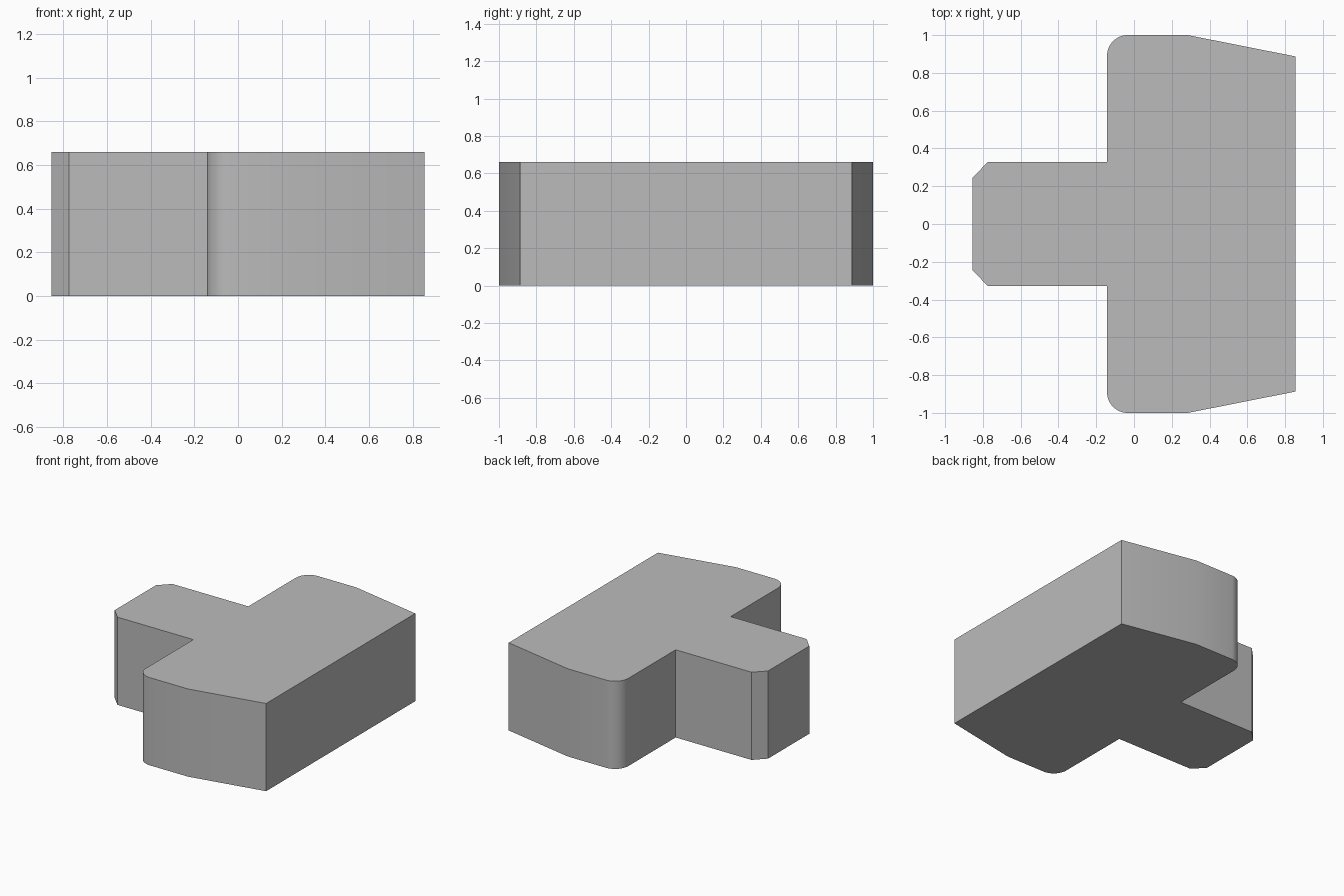
import bpy, bmesh
from math import sin, cos, pi, radians

if "Cube" in bpy.data.objects:
    bpy.data.objects.remove(bpy.data.objects["Cube"])

HEIGHT = 0.66
RADIUS = 0.11
STEPS = 12

# Plain grey material
grey = bpy.data.materials.new("plain grey")
grey.use_nodes = True
colour = (0.5, 0.5, 0.5, 1)
grey.diffuse_color = colour
grey.node_tree.nodes["Principled BSDF"].inputs["Base Color"].default_value = colour

# Half outline on the +y side, from the stem end to the wide tapered end
half = [(-0.855, 0.245), (-0.775, 0.327), (-0.143, 0.327)]
for i in range(STEPS + 1):
    a = pi / 2 * i / STEPS
    half.append((-0.143 + RADIUS * (1 - cos(a)), 1 - RADIUS * (1 - sin(a))))
half += [(0.285, 1), (0.855, 0.887)]

# Mirror the outline and extrude it upwards
outline = half + [(x, -y) for x, y in reversed(half)]
bm = bmesh.new()
base = bm.faces.new([bm.verts.new((x, y, 0)) for x, y in outline])
top = bmesh.ops.extrude_face_region(bm, geom=[base], use_keep_orig=True)
for v in top["geom"]:
    if isinstance(v, bmesh.types.BMVert):
        v.co.z = HEIGHT
bmesh.ops.recalc_face_normals(bm, faces=bm.faces)

mesh = bpy.data.meshes.new("t_block")
bm.to_mesh(mesh)
bm.free()
mesh.materials.append(grey)
block = bpy.data.objects.new("t_block", mesh)
bpy.context.collection.objects.link(block)

# Smooth the rounded corners, keep the hard edges
bpy.ops.object.select_all(action="DESELECT")
block.select_set(True)
bpy.context.view_layer.objects.active = block
bpy.ops.object.shade_smooth_by_angle(angle=radians(30))
